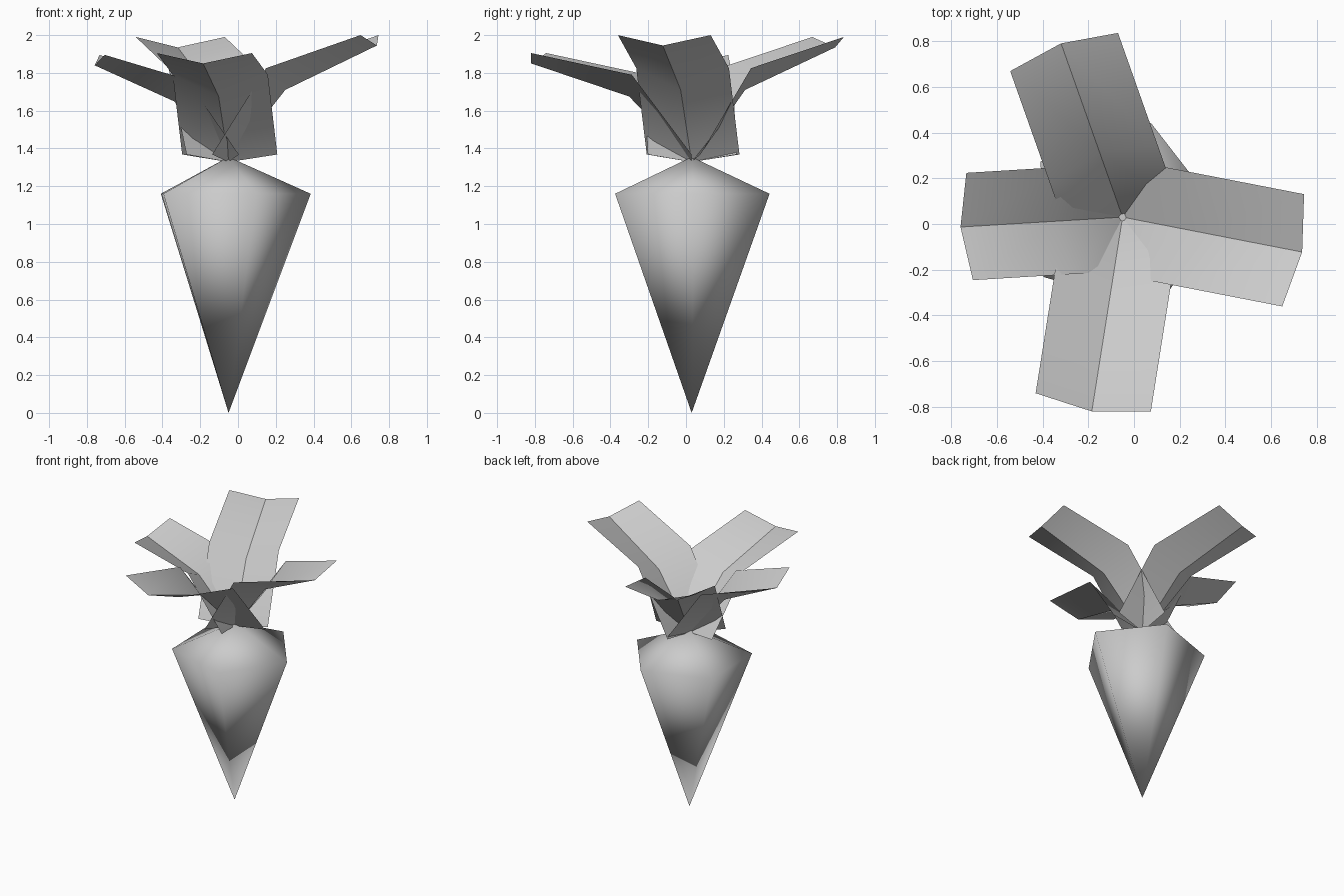
import bpy
import bmesh
from math import radians, cos, sin
from mathutils import Vector

old = bpy.data.objects.get("Cube")
if old:
    bpy.data.objects.remove(old, do_unlink=True)

grey = bpy.data.materials.new("plain_grey")
grey.use_nodes = True
colour = (0.6, 0.6, 0.6, 1)
grey.diffuse_color = colour
grey.node_tree.nodes["Principled BSDF"].inputs["Base Color"].default_value = colour

CENTRE = Vector((-0.05, 0.03, 0))


def finish(name, bm):
    mesh = bpy.data.meshes.new(name)
    for face in bm.faces:
        face.smooth = True
    bm.to_mesh(mesh)
    bm.free()
    mesh.materials.append(grey)
    obj = bpy.data.objects.new(name, mesh)
    obj.location = CENTRE
    bpy.context.collection.objects.link(obj)


# Root: five-sided double cone, smooth all over
SIDES = 5
bm = bmesh.new()
tip = bm.verts.new((0, 0, 0))
crown = bm.verts.new((0, 0, 1.355))
ring = []
for i in range(SIDES):
    a = radians(1.5 + 360 / SIDES * i)
    ring.append(bm.verts.new((0.435 * cos(a), 0.43 * sin(a), 1.16)))
for i in range(SIDES):
    a, b = ring[i], ring[(i + 1) % SIDES]
    bm.faces.new((a, b, crown))
    bm.faces.new((b, a, tip))
finish("root", bm)


# Leaves: strips folded along the midrib and bent once on the way out
def leaf(name, angle, half_width, mid, end):
    a = radians(angle)
    out = Vector((cos(a), sin(a), 0))
    side = Vector((-sin(a), cos(a), 0))
    # each station: midrib reach and height, then how far the edges lift
    stations = [((0, 1.328), (-0.04, 0.04)),
                (mid, (-0.055, 0.115)),
                (end, (-0.04, 0.055))]
    bm = bmesh.new()
    rows = []
    for (r, z), (dr, dz) in stations:
        edge = out * (r + dr) + Vector((0, 0, z + dz))
        rib = out * r + Vector((0, 0, z))
        rows.append([bm.verts.new(p) for p in
                     (edge - side * half_width, rib, edge + side * half_width)])
    for low, high in zip(rows, rows[1:]):
        for k in range(2):
            bm.faces.new((low[k], high[k], high[k + 1], low[k + 1]))
        bm.edges.get((low[1], high[1])).smooth = False
    finish(name, bm)


leaf("back_leaf", 109.5, 0.25, (0.30, 1.71), (0.806, 1.935))
leaf("left_leaf", -11, 0.25, (0.306, 1.71), (0.80, 1.945))
leaf("front_leaf", 261, 0.255, (0.335, 1.675), (0.86, 1.85))
leaf("right_leaf", 183.5, 0.235, (0.29, 1.65), (0.71, 1.84))
